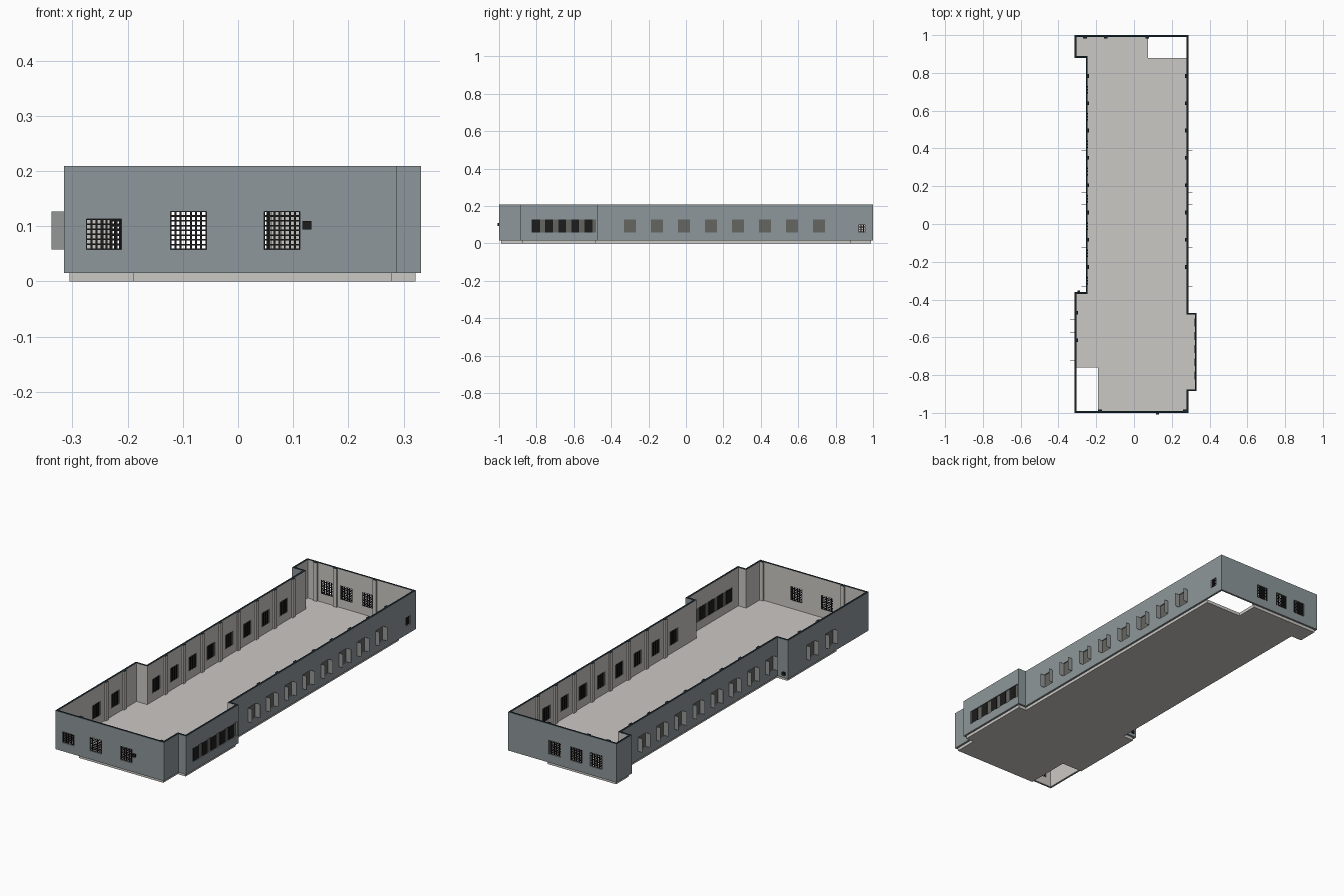
import bpy, bmesh
from mathutils import Vector

if "Cube" in bpy.data.objects:
    bpy.data.objects.remove(bpy.data.objects["Cube"])

def mat(name, c):
    m = bpy.data.materials.new(name)
    m.diffuse_color = (*c, 1)
    m.use_nodes = True
    m.node_tree.nodes["Principled BSDF"].inputs["Base Color"].default_value = m.diffuse_color
    return m

OUT = mat("blue_grey_outer_wall", (0.27, 0.31, 0.325))
INN = mat("warm_grey_plaster", (0.60, 0.58, 0.55))
RIM = mat("dark_navy_rim", (0.008, 0.018, 0.026))
BAR = mat("black_bars", (0.012, 0.012, 0.012))
PANE = mat("grey_pane", (0.13, 0.13, 0.12))
FRAME = mat("grey_sash", (0.30, 0.31, 0.31))

Z0, Z1, T = 0.015, 0.209, 0.01

# Wall outline, counter-clockwise seen from above
P = [Vector(p) for p in [(-.315, -1), (.288, -1), (.288, -.885), (.332, -.885),
     (.332, -.47), (.288, -.47), (.288, 1), (-.315, 1), (-.315, .88),
     (-.255, .88), (-.255, -.36), (-.315, -.36)]]
N = len(P)
ROWS = [Z0, .058, .1, .113, .127, Z1]
SIDE_Y = [-.3 + .1445 * i for i in range(8)]

# Openings: (edge, centre coordinate, width, bottom, top, kind)
openings = [(0, -.243, .064, .058, .113, "grid"), (0, -.09, .065, .058, .127, "grid"),
            (0, .08, .065, .058, .127, "grid"), (5, .94, .036, .058, .1, "grid"),
            (3, -.655, .35, .058, .127, "strip")]
openings += [(6, x, .065, .058, .127, "grid") for x in (-.2, -.09, .03)]
openings += [(e, y, .065, .058, .127, "sash") for e in (5, 9) for y in SIDE_Y]
openings += [(11, y, .068, .058, .127, "sash") for y in (-.54, -.69)]


def edge(e):
    a, b = P[e], P[(e + 1) % N]
    d = (b - a).normalized()
    return a, d, Vector((d.y, -d.x)), (b - a).length


def along(e, c):
    """Distance along an edge of a world x or y coordinate."""
    a, d, n, length = edge(e)
    return (c - a.x) * d.x if abs(d.x) > .5 else (c - a.y) * d.y


def finish(bm, name, mats):
    me = bpy.data.meshes.new(name)
    bm.to_mesh(me)
    bm.free()
    ob = bpy.data.objects.new(name, me)
    bpy.context.collection.objects.link(ob)
    for m in mats:
        me.materials.append(m)
    return ob


def add_box(bm, e, u, v, z):
    """Box on wall edge e: u along the wall, v outwards, z up."""
    a, d, n, _ = edge(e)
    pts = [a + d * uu + n * vv for uu in u for vv in v]
    vs = [bm.verts.new((p.x, p.y, zz)) for p in pts for zz in z]
    fs = [bm.faces.new([vs[i] for i in q]) for q in
          ((0, 1, 3, 2), (4, 6, 7, 5), (0, 4, 5, 1), (2, 3, 7, 6), (0, 2, 6, 4), (1, 5, 7, 3))]
    bmesh.ops.recalc_face_normals(bm, faces=fs)
    return fs


# Walls: one pierced sheet round the outline, thickened inwards
bm = bmesh.new()
for e in range(N):
    a, d, n, length = edge(e)
    holes = [(along(e, c) - w / 2, along(e, c) + w / 2, lo, hi)
             for k, c, w, lo, hi, _ in openings if k == e]
    us = sorted({0, length} | {h[i] for h in holes for i in (0, 1)})
    for u0, u1 in zip(us, us[1:]):
        for r0, r1 in zip(ROWS, ROWS[1:]):
            um, zm = (u0 + u1) / 2, (r0 + r1) / 2
            if any(h[0] < um < h[1] and h[2] < zm < h[3] for h in holes):
                continue
            bm.faces.new([bm.verts.new((*(a + d * u), z))
                          for u, z in ((u0, r0), (u1, r0), (u1, r1), (u0, r1))])
bmesh.ops.remove_doubles(bm, verts=bm.verts, dist=1e-5)
walls = finish(bm, "outer_walls", [OUT, INN, RIM])
sol = walls.modifiers.new("thickness", 'SOLIDIFY')
sol.thickness, sol.offset, sol.use_even_offset = T, -1, True
sol.material_offset = 1
bpy.context.view_layer.objects.active = walls
walls.select_set(True)
bpy.ops.object.modifier_apply(modifier="thickness")
for f in walls.data.polygons:
    if f.normal.z > .9 and f.center.z > Z1 - .002:
        f.material_index = 2

# Inner pilasters between the windows, capped in the rim colour
bm = bmesh.new()
pil = [(e, y + .0722) for e in (5, 9) for y in [-.3722] + SIDE_Y]
pil = [(e, y) for e, y in pil if y > -.29]
pil += [(6, -.26), (6, -.15), (6, .07), (0, -.18), (0, .27), (11, -.47), (11, -.615)]
for e, c in pil:
    u = along(e, c)
    for f in add_box(bm, e, (u - .01, u + .01), (-T - .008, -T), (Z0, Z1)):
        f.material_index = 1 if f.normal.z > .9 else 0
finish(bm, "pilasters", [INN, RIM])

# Window fittings
bars, panes, sash = bmesh.new(), bmesh.new(), bmesh.new()
for e, c, w, lo, hi, kind in openings:
    u0 = along(e, c) - w / 2
    u1 = u0 + w
    if kind == "grid":      # close-set bars
        nx, nz = max(3, round(w / .009)), max(3, round((hi - lo) / .009))
        for i in range(nx + 1):
            u = u0 + w * i / nx
            add_box(bars, e, (u - .0017, u + .0017), (-.009, -.005), (lo, hi))
        for i in range(nz + 1):
            z = lo + (hi - lo) * i / nz
            add_box(bars, e, (u0, u1), (-.009, -.006), (z - .0015, z + .0015))
    elif kind == "strip":   # long glazed strip with dark mullion panels
        add_box(panes, e, (u0, u1), (-.008, -.006), (lo, hi))
        for i in range(5):
            u = u0 + w * (i + .1) / 5
            add_box(bars, e, (u, u + .042), (-.011, -.003), (lo, hi))
    else:                   # projecting sash box with a grey pane
        add_box(panes, e, (u0, u1), (-.007, -.005), (lo, hi))
        for s in (u0, u1 - .001):
            add_box(sash, e, (s, s + .001), (-.005, .023), (lo, hi))
        for i in range(1, 4):
            u = u0 + w * i / 4
            add_box(bars, e, (u - .004, u + .004), (-.011, -.007), (lo, hi))
finish(panes, "window_panes", [PANE])
finish(sash, "sash_leaves", [FRAME])

# Small dark wall boxes
add_box(bars, 0, (along(0, .117), along(0, .133)), (0, .008), (.094, .109))
add_box(bars, 10, (.03, .045), (0, .008), (.03, .045))
finish(bars, "window_bars", [BAR])

# Floor slab, inset inside the walls, with two missing corners
I = T
outline = [(-.19, -1 + I), (.278, -1 + I), (.278, -.875), (.322, -.875), (.322, -.48),
           (.278, -.48), (.278, .88), (.075, .88), (.075, 1 - I), (-.305, 1 - I),
           (-.305, .89), (-.245, .89), (-.245, -.37), (-.305, -.37), (-.305, -.76), (-.19, -.76)]
bm = bmesh.new()
base = bm.faces.new([bm.verts.new((x, y, 0)) for x, y in outline])
ext = bmesh.ops.extrude_face_region(bm, geom=[base], use_keep_orig=True)
bmesh.ops.translate(bm, vec=(0, 0, Z0 + .001),
                    verts=[v for v in ext["geom"] if isinstance(v, bmesh.types.BMVert)])
bmesh.ops.recalc_face_normals(bm, faces=bm.faces)
finish(bm, "floor_slab", [INN])
